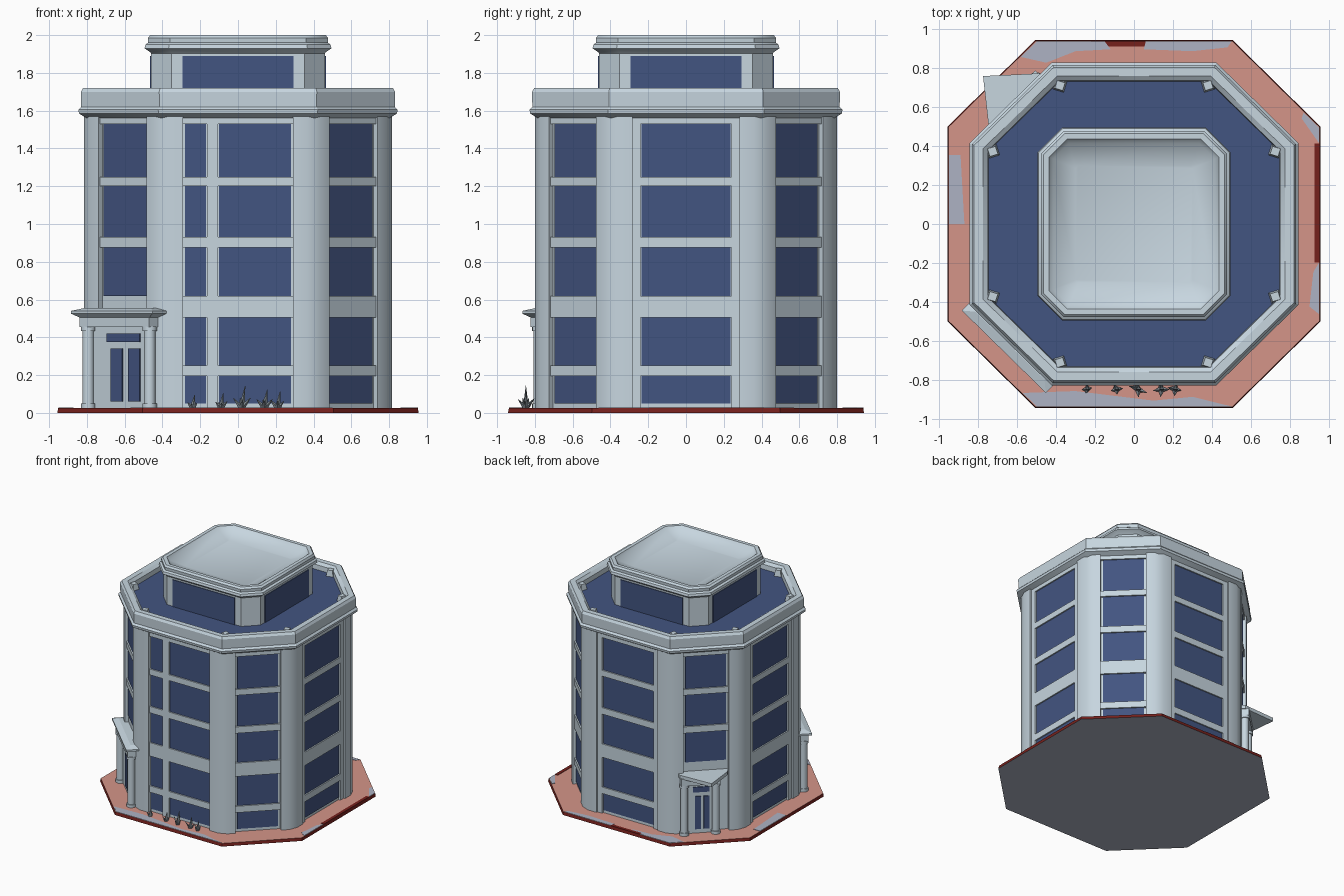
import bpy, bmesh, math, random
from mathutils import Matrix, Vector

if "Cube" in bpy.data.objects:
    bpy.data.objects.remove(bpy.data.objects["Cube"])

random.seed(3)


def mat(name, rgb):
    m = bpy.data.materials.new(name)
    m.diffuse_color = (*rgb, 1)
    m.use_nodes = True
    m.node_tree.nodes["Principled BSDF"].inputs["Base Color"].default_value = m.diffuse_color
    return m


WALL = mat("pale wall", (0.57, 0.67, 0.74))
GLASS = mat("blue glass", (0.055, 0.09, 0.22))
PINK = mat("pink paving", (0.66, 0.30, 0.25))
GREY = mat("lavender paving", (0.42, 0.45, 0.55))
RED = mat("dark red edge", (0.18, 0.015, 0.012))
SHRUB = mat("grey shrub", (0.22, 0.26, 0.29))

# Octagonal plan: distance and half length of straight and diagonal sides
HALF, CORNER = 0.815, 0.41
DIST = [HALF, (HALF + CORNER) / math.sqrt(2)]
LEN = [CORNER, (HALF - CORNER) / math.sqrt(2)]
BAY = [0.29, 0.18]
RECESS = 0.03
ROWS = [(0.05, 0.195), (0.25, 0.505), (0.62, 0.875), (0.93, 1.2), (1.25, 1.53)]
DOORS = (3, 5)                     # back-left and front-left diagonals


def finish(name, bm, *mats, smooth=None, sy=0.98):
    for v in bm.verts:
        v.co.y *= sy
    bmesh.ops.recalc_face_normals(bm, faces=bm.faces)
    me = bpy.data.meshes.new(name)
    bm.to_mesh(me)
    bm.free()
    for m in mats:
        me.materials.append(m)
    ob = bpy.data.objects.new(name, me)
    bpy.context.collection.objects.link(ob)
    if smooth:
        bpy.ops.object.select_all(action='DESELECT')
        ob.select_set(True)
        bpy.context.view_layer.objects.active = ob
        bpy.ops.object.shade_smooth_by_angle(angle=math.radians(smooth))
    return ob


def octagon(a, c):
    return [(a, -c), (a, c), (c, a), (-c, a), (-a, c), (-a, -c), (-c, -a), (c, -a)]


def loft(bm, rings):
    """Join a list of (outline, z) rings and cap both ends."""
    loops = [[bm.verts.new((x, y, z)) for x, y in pts] for pts, z in rings]
    n = len(loops[0])
    for lo, hi in zip(loops, loops[1:]):
        for k in range(n):
            bm.faces.new((lo[k], lo[(k + 1) % n], hi[(k + 1) % n], hi[k]))
    bm.faces.new(loops[0][::-1])
    bm.faces.new(loops[-1])


def turned(bm, profile, a0, c0):
    """Sweep an (offset, z) profile round a chamfered square."""
    loft(bm, [(octagon(a, c0 + (a - a0) * 0.414), z) for a, z in profile])


def on_side(i, u, d):
    """Plan point on side i: u along the side, d out from the centre."""
    t = math.radians(45 * i)
    return (d * math.cos(t) - u * math.sin(t), d * math.sin(t) + u * math.cos(t))


def slab(bm, i, u0, u1, d0, d1, z0, z1):
    pts = [on_side(i, u, d) for u, d in ((u0, d0), (u0, d1), (u1, d1), (u1, d0))]
    loft(bm, [(pts, z0), (pts, z1)])


# Ground plate: pink top, dark red edge, grey underside
bm = bmesh.new()
loft(bm, [(octagon(0.957, 0.507), 0), (octagon(0.952, 0.505), 0.025)])
bmesh.ops.recalc_face_normals(bm, faces=bm.faces)
for f in bm.faces:
    f.material_index = 0 if f.normal.z > 0.7 else 1 if f.normal.z < -0.7 else 2
finish("ground_plate", bm, PINK, GREY, RED, sy=0.985)

# Worn patches on the paving
patches = [
    [(-0.58, 0.87), (-0.45, 0.84), (-0.3, 0.9), (-0.12, 0.91), (-0.15, 0.95), (-0.5, 0.95)],
    [(0.05, 0.91), (0.3, 0.9), (0.48, 0.92), (0.5, 0.95), (0.06, 0.95)],
    [(-0.95, 0.0), (-0.87, 0.0), (-0.89, 0.36), (-0.95, 0.36)],
    [(-0.5, -0.95), (0.5, -0.95), (0.3, -0.9), (0.1, -0.92), (-0.3, -0.87), (-0.57, -0.88)],
    [(0.86, 0.55), (0.95, 0.42), (0.95, 0.5), (0.87, 0.58)],
    [(0.9, -0.43), (0.95, -0.47), (0.95, -0.2), (0.92, -0.25)],
]
bm = bmesh.new()
for p in patches:
    loft(bm, [(p, 0.02), (p, 0.028)])
finish("paving_patches", bm, GREY, sy=0.985)
bm = bmesh.new()
slab(bm, 0, -0.2, 0.42, 0.925, 0.953, 0.02, 0.028)
slab(bm, 2, -0.06, 0.22, 0.925, 0.953, 0.02, 0.028)
finish("red_paving_strips", bm, RED, sy=0.985)

# Tower body: rounded corner piers with a recessed bay on each side
outline = []
for i in range(8):
    d, e, b = DIST[i % 2], LEN[i % 2] - 0.04, BAY[i % 2]
    outline += [on_side(i, u, dd) for u, dd in (
        (-e, d), (-b, d), (-b, d - RECESS), (b, d - RECESS), (b, d), (e, d))]
bm = bmesh.new()
loft(bm, [(outline, 0.02), (outline, 1.6)])
finish("tower_body", bm, WALL, smooth=30)

# Floor bands and windows in every bay
bands, glass = bmesh.new(), bmesh.new()
for i in range(8):
    d, b = DIST[i % 2] - RECESS, BAY[i % 2]
    rows = ROWS[2:] if i in DOORS else ROWS
    for (_, lo), (hi, _) in zip(rows, rows[1:] + [(1.6, 0)]):
        slab(bands, i, -b, b, d - 0.01, d + 0.018, lo, hi)
    if i == 6:                                   # split front windows
        spans = [(-0.28, -0.17), (-0.10, 0.28)]
        slab(bands, i, -0.165, -0.105, d - 0.01, d + 0.018, 0.02, 1.6)
    else:
        spans = [(-0.24, 0.24)] if i % 2 == 0 else [(-0.162, 0.162)]
        if i % 2 == 0:                           # side strips beside the glass
            for s in (-1, 1):
                slab(bands, i, *sorted((s * 0.245, s * b)), d - 0.01, d + 0.018, 0.02, 1.6)
    for z0, z1 in rows:
        for u0, u1 in spans:
            slab(glass, i, u0, u1, d - 0.002, d + 0.007, z0, z1)
finish("floor_bands", bands, WALL)
finish("windows", glass, GLASS)

# Cornice and parapet ring, with the blue roof inside it
bm = bmesh.new()
turned(bm, [(0.80, 1.56), (0.842, 1.585), (0.845, 1.605), (0.83, 1.62), (0.832, 1.70),
            (0.82, 1.72), (0.775, 1.72), (0.75, 1.70), (0.745, 1.64)], HALF, CORNER)
finish("cornice", bm, WALL, smooth=30)
bm = bmesh.new()
turned(bm, [(0.75, 1.63), (0.75, 1.66)], HALF, CORNER)
finish("roof_deck", bm, GLASS)

# Small pier tops poking inside the parapet corners
bm = bmesh.new()
for x, y in octagon(0.725, 0.38):
    bmesh.ops.create_cone(bm, cap_ends=True, segments=4, radius1=0.045, radius2=0.03, depth=0.07,
                          matrix=Matrix.Translation((x, y, 1.675)) @ Matrix.Rotation(math.atan2(y, x), 4, 'Z'))
finish("parapet_piers", bm, WALL)

# Penthouse, its windows and its hollow cap
bm = bmesh.new()
turned(bm, [(0.46, 1.62), (0.46, 1.92)], 0.49, 0.365)
finish("penthouse", bm, WALL, sy=1)
bm = bmesh.new()
for i in (0, 2, 4, 6):
    slab(bm, i, -0.295, 0.295, 0.455, 0.466, 1.655, 1.89)
finish("penthouse_windows", bm, GLASS, sy=1)
bm = bmesh.new()
turned(bm, [(0.45, 1.89), (0.465, 1.91), (0.495, 1.93), (0.49, 1.95), (0.475, 1.96), (0.477, 1.985),
            (0.465, 2.0), (0.435, 2.0), (0.415, 1.975), (0.30, 1.935)], 0.49, 0.365)
finish("penthouse_cap", bm, WALL, smooth=40, sy=1)


# Entrances: door frame, glass, columns and fascia
def entrance(name, i, uc, w, out):
    d = DIST[1]
    bm = bmesh.new()
    slab(bm, i, uc - w, uc + w, d - 0.05, d + 0.01, 0.02, 0.47)
    slab(bm, i, uc - w - 0.03, uc + w + 0.03, d - 0.05, d + out, 0.455, 0.515)
    for s in (-1, 1):
        x, y = on_side(i, uc + s * w, d + out - 0.035)
        for r, h, z in ((0.03, 0.43, 0.24), (0.038, 0.025, 0.445), (0.038, 0.03, 0.035)):
            bmesh.ops.create_cone(bm, cap_ends=True, segments=16, radius1=r, radius2=r, depth=h,
                                  matrix=Matrix.Translation((x, y, z)))
    finish(name + "_porch", bm, WALL, smooth=30)
    bm = bmesh.new()
    k = w / 0.23
    for u0, u1, z0, z1 in ((-0.07, 0.015, 0.06, 0.34), (0.06, 0.145, 0.06, 0.34), (-0.1, 0.145, 0.375, 0.42)):
        slab(bm, i, uc + u0 * k, uc + u1 * k, d, d + 0.017, z0, z1)
    finish(name + "_door_glass", bm, GLASS)


entrance("front_entrance", 5, 0.0, 0.23, 0.06)
entrance("back_entrance", 3, -0.055, 0.125, 0.06)

# Canopies: a flat flared slab in front, a pointed one at the back
bm = bmesh.new()
rings = []
for u, d, z in ((0.26, 0.925, 0.505), (0.305, 0.945, 0.525), (0.305, 0.945, 0.54), (0.25, 0.90, 0.555)):
    rings.append(([on_side(5, *p) for p in ((-u, 0.82), (-u, d), (u, d), (u, 0.82))], z))
loft(bm, rings)
finish("front_canopy", bm, WALL)
bm = bmesh.new()
tri = [on_side(3, *p) for p in ((-0.23, 0.83), (-0.215, 0.90), (0.0, 1.095), (0.165, 0.89), (0.18, 0.83))]
loft(bm, [(tri, 0.51), (tri, 0.54)])
finish("back_canopy", bm, WALL)

# Spiky shrubs along the front
bm = bmesh.new()
for x, h in ((-0.24, 0.07), (-0.09, 0.08), (0.02, 0.12), (0.14, 0.10), (0.21, 0.09)):
    for k in range(5):
        a = k * math.tau / 4 + random.uniform(-0.4, 0.4)
        lean = Vector((math.cos(a), math.sin(a), 1.1)) if k else Vector((0.15, 0, 1))
        size = h if k == 0 else h * random.uniform(0.45, 0.65)
        spin = Vector((0, 0, 1)).rotation_difference(lean).to_matrix().to_4x4()
        bmesh.ops.create_cone(bm, cap_ends=True, segments=4, radius1=0.016, radius2=0.001, depth=size,
                              matrix=Matrix.Translation((x, -0.865, 0.025)) @ spin
                              @ Matrix.Translation((0, 0, size / 2)))
finish("shrubs", bm, SHRUB)
